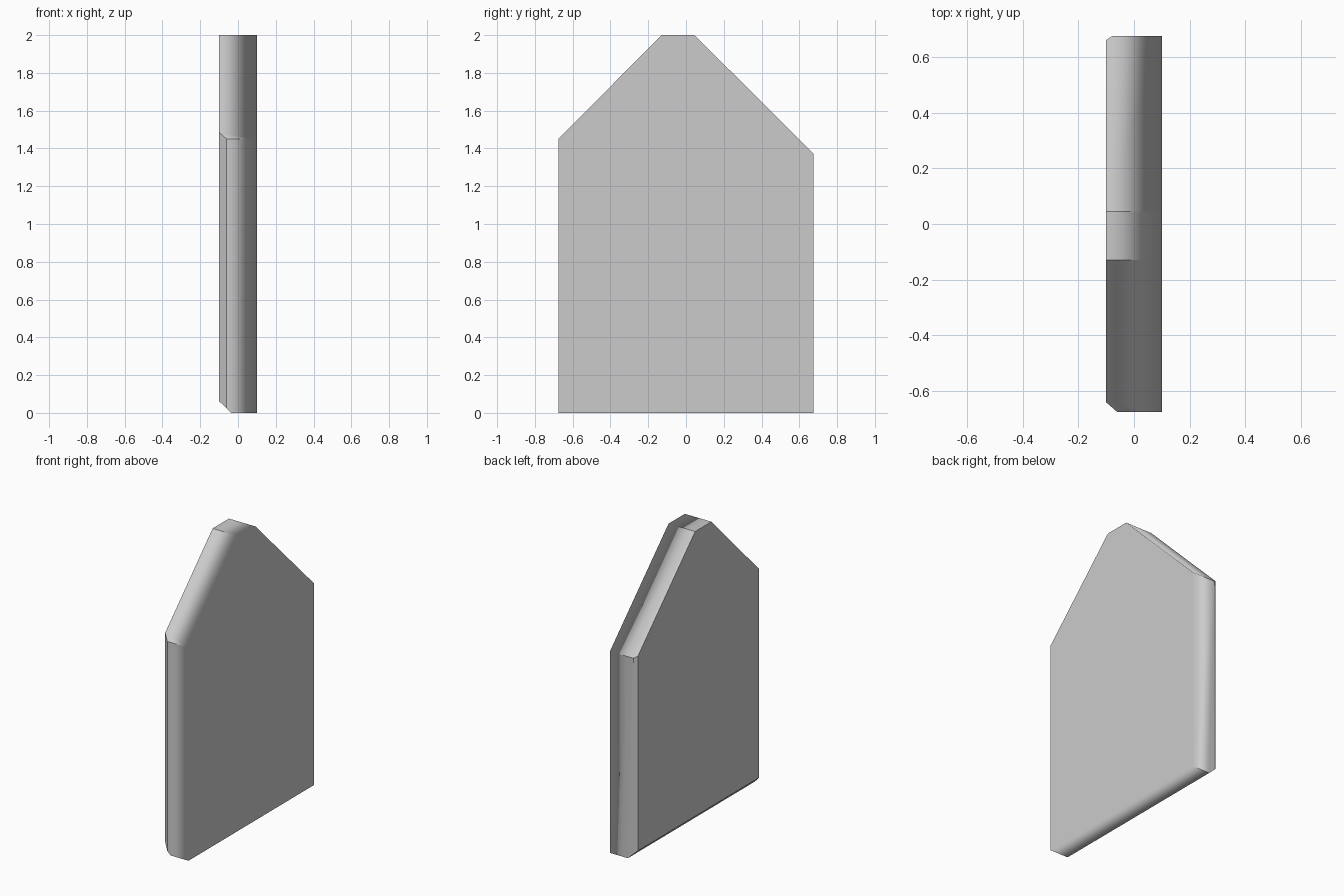
import bpy, bmesh
from mathutils import Vector

if "Cube" in bpy.data.objects:
    bpy.data.objects.remove(bpy.data.objects["Cube"])

# Plate outline in (y, z), extruded along x
OUTLINE = [(-0.675, 0), (0.675, 0), (0.675, 1.372), (0.045, 2), (-0.13, 2), (-0.675, 1.45)]
HALF = 0.1

bm = bmesh.new()
left = bm.faces.new([bm.verts.new((-HALF, y, z)) for y, z in OUTLINE])
ext = bmesh.ops.extrude_face_region(bm, geom=[left])
moved = [g for g in ext["geom"] if isinstance(g, bmesh.types.BMVert)]
bmesh.ops.translate(bm, verts=moved, vec=(2 * HALF, 0, 0))
bmesh.ops.recalc_face_normals(bm, faces=bm.faces)


def chamfer(point, normal):
    """Slice off everything beyond a plane and cap the cut."""
    cut = bmesh.ops.bisect_plane(bm, geom=bm.verts[:] + bm.edges[:] + bm.faces[:],
                                 plane_co=point, plane_no=Vector(normal).normalized(),
                                 clear_outer=True)
    rim = [g for g in cut["geom_cut"] if isinstance(g, bmesh.types.BMEdge)]
    bmesh.ops.contextual_create(bm, geom=rim)


# Chamfers on the left side: bottom, front and back edges
chamfer((-HALF, 0, 0.062), (-0.062, 0, -0.065))
chamfer((-HALF, -0.64, 0), (-0.035, -0.04, 0))
chamfer((-HALF, 0.66, 0), (-0.015, 0.022, 0))
bmesh.ops.recalc_face_normals(bm, faces=bm.faces)

# Rim shading blends into the right face; every other edge stays crisp
for f in bm.faces:
    f.smooth = True
for e in bm.edges:
    e.smooth = all(v.co.x > HALF - 0.001 for v in e.verts)

mesh = bpy.data.meshes.new("pointed_plate")
bm.to_mesh(mesh)
bm.free()
plate = bpy.data.objects.new("pointed_plate", mesh)
bpy.context.collection.objects.link(plate)
wn = plate.modifiers.new("face_normals", 'WEIGHTED_NORMAL')
wn.keep_sharp = True
wn.weight = 100
